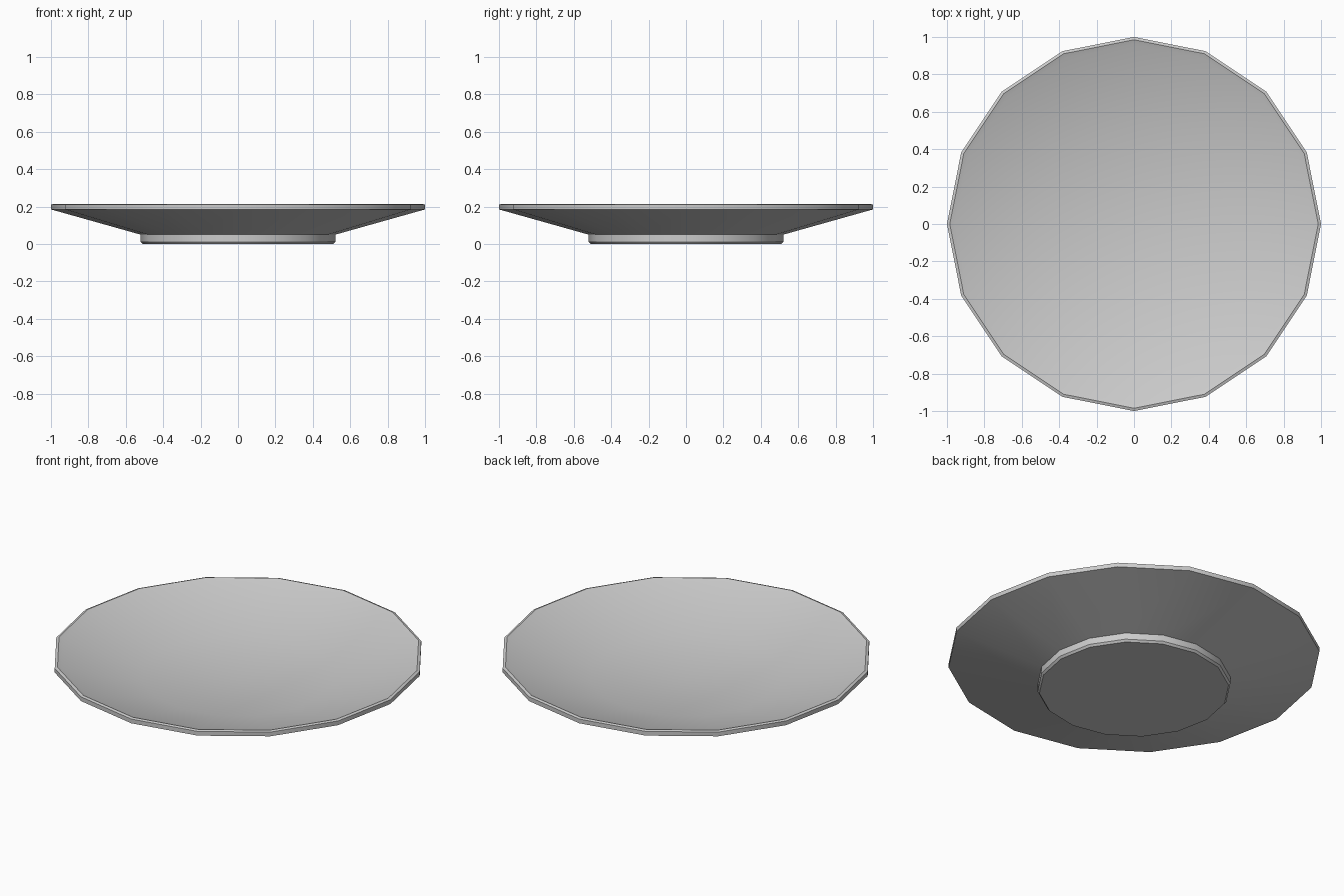
import bpy, bmesh
from math import cos, sin, pi, radians

if "Cube" in bpy.data.objects:
    bpy.data.objects.remove(bpy.data.objects["Cube"])

SIDES = 16


def lathe(name, profile):
    """Spin (radius, z) points around z; radius 0 makes a pole."""
    bm = bmesh.new()
    rings = []
    for r, z in profile:
        n = SIDES if r > 0 else 1
        rings.append([bm.verts.new((r * cos(2 * pi * i / SIDES), r * sin(2 * pi * i / SIDES), z))
                      for i in range(n)])
    for a, b in zip(rings, rings[1:]):
        for i in range(SIDES):
            j = (i + 1) % SIDES
            corners = [a[i % len(a)], a[j % len(a)], b[j % len(b)], b[i % len(b)]]
            bm.faces.new(list(dict.fromkeys(corners)))
    bmesh.ops.recalc_face_normals(bm, faces=bm.faces)
    mesh = bpy.data.meshes.new(name)
    bm.to_mesh(mesh)
    bm.free()
    obj = bpy.data.objects.new(name, mesh)
    bpy.context.collection.objects.link(obj)
    bpy.ops.object.select_all(action='DESELECT')
    obj.select_set(True)
    bpy.context.view_layer.objects.active = obj
    bpy.ops.object.shade_smooth_by_angle(angle=radians(35))
    return obj


# Plate: flat foot, sloping underside, thin rim and shallow dished top
lathe("plate", [
    (0, 0), (0.51, 0), (0.52, 0.012), (0.52, 0.05),
    (1.0, 0.185), (1.0, 0.21), (0.985, 0.215), (0.96, 0.205),
    (0.52, 0.085), (0, 0.06),
])
